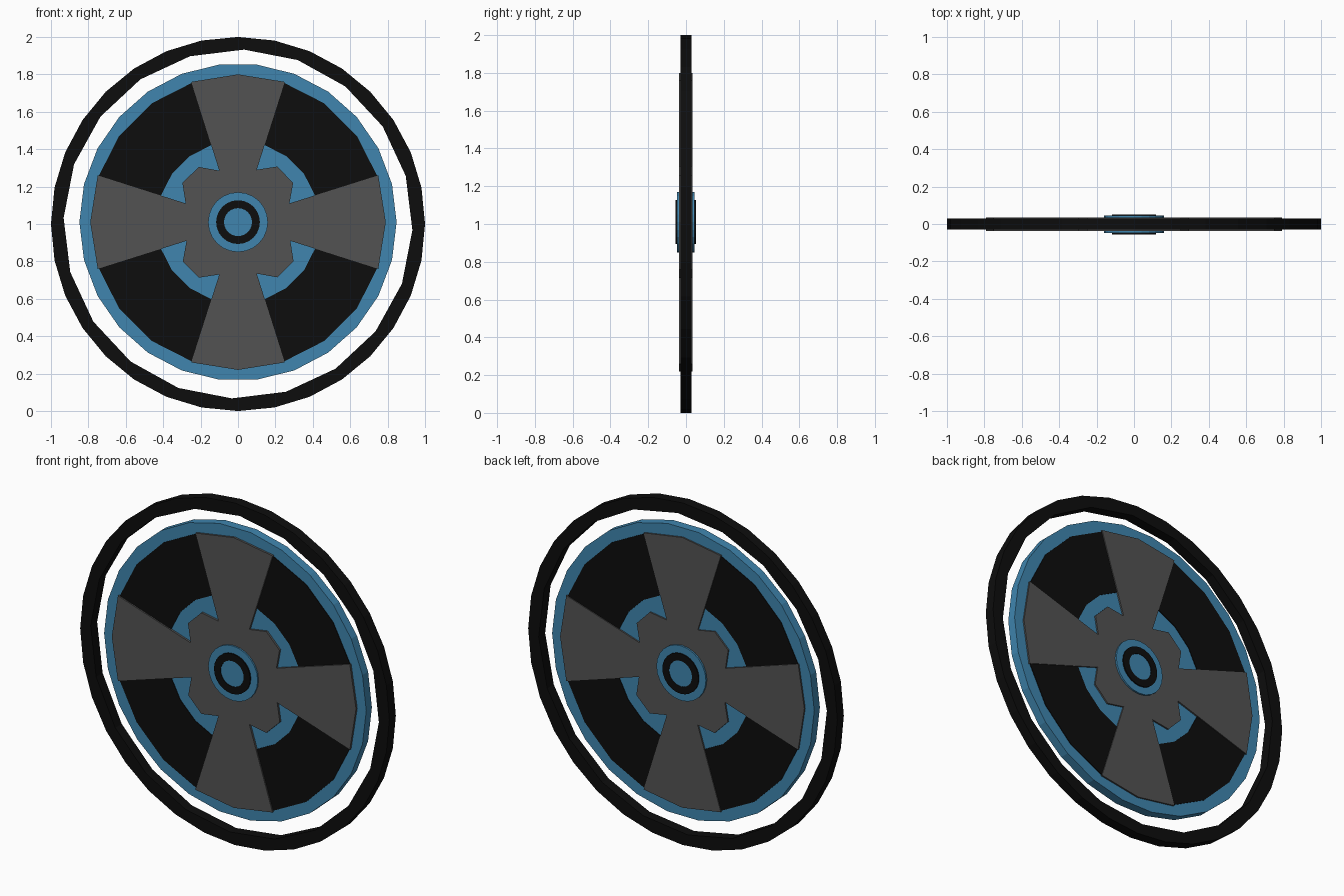
import bpy
from math import sin, cos, pi, radians

cube = bpy.data.objects.get("Cube")
if cube:
    bpy.data.objects.remove(cube)


def material(name, rgb):
    m = bpy.data.materials.new(name)
    m.use_nodes = True
    m.diffuse_color = (*rgb, 1)
    m.node_tree.nodes["Principled BSDF"].inputs["Base Color"].default_value = (*rgb, 1)
    return m


black = material("black", (0.004, 0.004, 0.004))
blue = material("blue", (0.05, 0.235, 0.425))
grey = material("grey", (0.086, 0.086, 0.086))


def circle(radius, sides, turn=0.0):
    angles = [radians(turn) + 2 * pi * i / sides for i in range(sides)]
    return [(radius * cos(a), radius * sin(a)) for a in angles]


def plate(name, loops, front, back, centre_z, mat):
    """Flat upright plate; loops inside the first one become holes."""
    curve = bpy.data.curves.new(name, "CURVE")
    curve.dimensions = "2D"
    curve.fill_mode = "BOTH"
    curve.extrude = (back - front) / 2
    for loop in loops:
        spline = curve.splines.new("POLY")
        spline.points.add(len(loop) - 1)
        for point, (x, z) in zip(spline.points, loop):
            point.co = (x, z, 0, 1)
        spline.use_cyclic_u = True
    helper = bpy.data.objects.new(name + "_outline", curve)
    bpy.context.collection.objects.link(helper)
    graph = bpy.context.evaluated_depsgraph_get()
    mesh = bpy.data.meshes.new_from_object(helper.evaluated_get(graph))
    bpy.data.objects.remove(helper)
    mesh.name = name
    mesh.materials.clear()
    mesh.materials.append(mat)
    mesh.shade_flat()
    obj = bpy.data.objects.new(name, mesh)
    obj.location = (0, (front + back) / 2, centre_z)
    obj.rotation_euler.x = pi / 2
    bpy.context.collection.objects.link(obj)
    return obj


MID = 1.01

# Outer ring, with a coarser inner edge
plate("outer_ring", [circle(1.0, 32), circle(0.933, 20, 16)], -0.03, 0.03, 1.0, black)

# Wheel disc and the dark band around it
plate("wheel_disc", [circle(0.848, 26, 90 + 180 / 26)], -0.026, 0.026, MID, blue)
plate("dark_band", [circle(0.785, 20, 18), circle(0.437, 20, 18)], -0.03, 0.03, MID, black)

# Four flared spokes with a notched centre
quarter = [(0, 0.79), (0.25, 0.75), (0.10, 0.28), (0.21, 0.297),
           (0.295, 0.21), (0.275, 0.10), (0.75, 0.25)]
outline = []
for turn in range(4):
    outline += quarter
    quarter = [(z, -x) for x, z in quarter]
plate("spokes", [outline], -0.038, 0.035, MID, grey)

# Hub cap, its dark ring and the axle end
plate("hub_cap", [circle(0.16, 24)], -0.047, 0.045, MID, blue)
plate("hub_ring", [circle(0.117, 24), circle(0.075, 24)], -0.055, 0.052, MID, black)
plate("axle_end", [circle(0.075, 24)], -0.051, 0.049, MID, blue)
